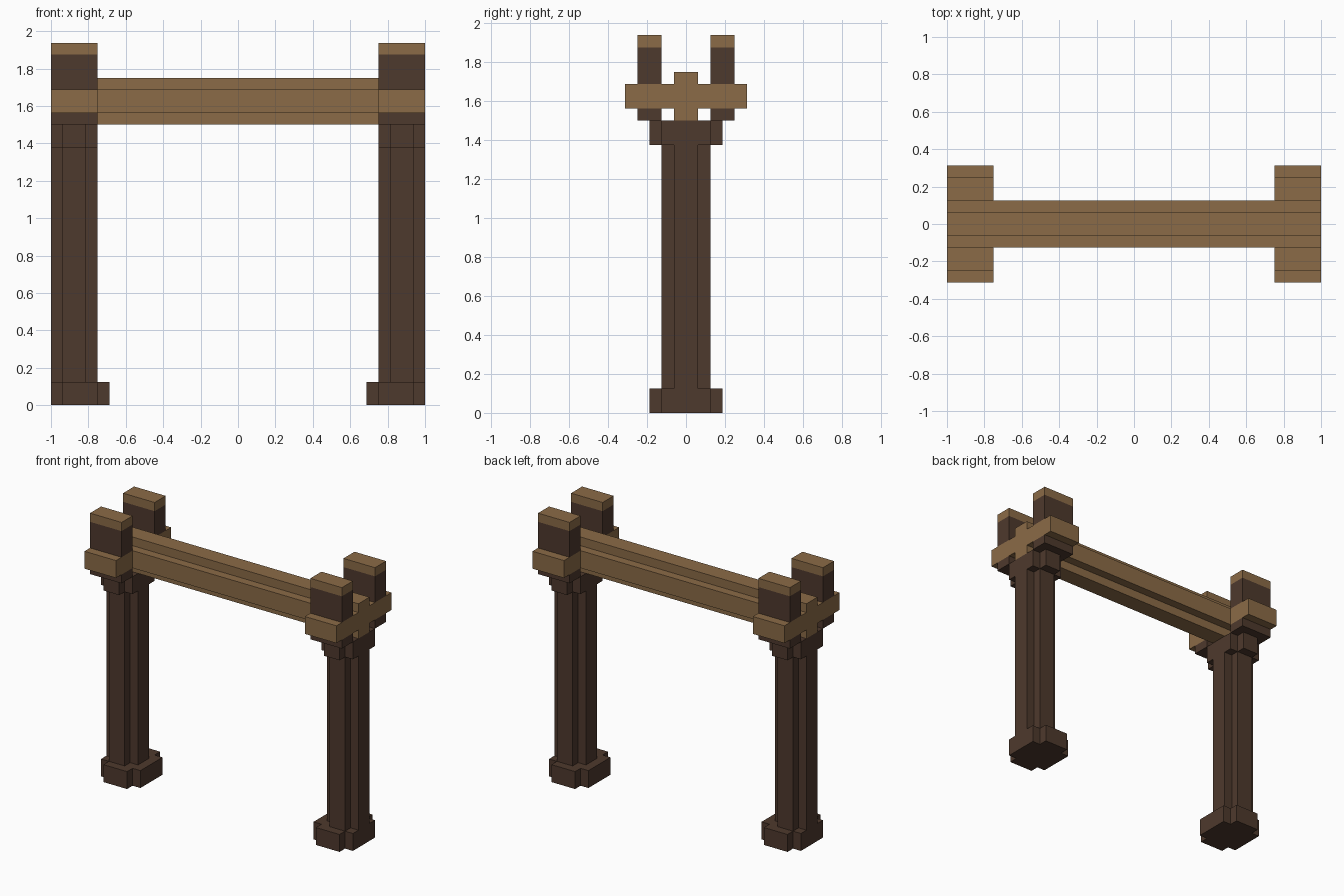
import bpy, bmesh
from mathutils import Vector

if "Cube" in bpy.data.objects:
    bpy.data.objects.remove(bpy.data.objects["Cube"])

U = 1 / 16  # the model sits on a 1/16 grid


def material(name, rgb):
    m = bpy.data.materials.new(name)
    m.diffuse_color = (*rgb, 1)
    m.use_nodes = True
    m.node_tree.nodes["Principled BSDF"].inputs["Base Color"].default_value = m.diffuse_color
    return m


DARK = material("dark wood", (0.076, 0.041, 0.026))
TAN = material("tan wood", (0.258, 0.147, 0.063))


def prism(name, outline, axis, lo, hi, mat):
    """Extrude a 2D outline (grid units) along axis 'x' (outline y,z) or 'z' (outline x,y)."""
    place = (lambda a, b: (lo, a, b)) if axis == 'x' else (lambda a, b: (a, b, lo))
    step = Vector((hi - lo, 0, 0)) if axis == 'x' else Vector((0, 0, hi - lo))
    bm = bmesh.new()
    face = bm.faces.new([bm.verts.new(Vector(place(a, b)) * U) for a, b in outline])
    ext = bmesh.ops.extrude_face_region(bm, geom=[face], use_keep_orig=True)
    top = [v for v in ext["geom"] if isinstance(v, bmesh.types.BMVert)]
    bmesh.ops.translate(bm, verts=top, vec=step * U)
    bmesh.ops.recalc_face_normals(bm, faces=bm.faces)
    me = bpy.data.meshes.new(name)
    bm.to_mesh(me)
    bm.free()
    me.materials.append(mat)
    ob = bpy.data.objects.new(name, me)
    bpy.context.collection.objects.link(ob)
    return ob


def plus(wide, narrow):
    """Outline of two crossed rectangles, each (a0, a1, b0, b1)."""
    A0, A1, b0, b1 = wide
    a0, a1, B0, B1 = narrow
    return [(A0, b0), (a0, b0), (a0, B0), (a1, B0), (a1, b0), (A1, b0),
            (A1, b1), (a1, b1), (a1, B1), (a0, B1), (a0, b1), (A0, b1)]


def rect(a0, a1, b0, b1):
    return [(a0, b0), (a1, b0), (a1, b1), (a0, b1)]


# Long beam with a cross-shaped section
prism("beam", plus((-2, 2, 25, 27), (-1, 1, 24, 28)), 'x', -12, 12, TAN)

for side, s in (("left", 1), ("right", -1)):
    def flip(outline):
        return [(a * s, b) for a, b in outline]

    # Post with stepped foot and head
    prism(side + "_foot", flip(plus((-16, -11, -2, 2), (-15, -12, -3, 3))), 'z', 0, 2, DARK)
    prism(side + "_post", flip(plus((-16, -12, -1, 1), (-15, -13, -2, 2))), 'z', 2, 22, DARK)
    prism(side + "_post_head", flip(plus((-16, -12, -2, 2), (-15, -13, -3, 3))), 'z', 22, 24, DARK)
    # Crossbar fused with the beam end
    prism(side + "_crossbar", plus((-5, 5, 25, 27), (-1, 1, 24, 28)), 'x', -16 * s, -12 * s, TAN)
    # Uprights running through the crossbar, with tan tips
    for end, y0 in (("front", -4), ("back", 2)):
        block = flip(rect(-16, -12, y0, y0 + 2))
        prism(f"{side}_{end}_upright_stub", block, 'z', 24, 25, DARK)
        prism(f"{side}_{end}_upright", block, 'z', 27, 30, DARK)
        prism(f"{side}_{end}_upright_tip", block, 'z', 30, 31, TAN)
